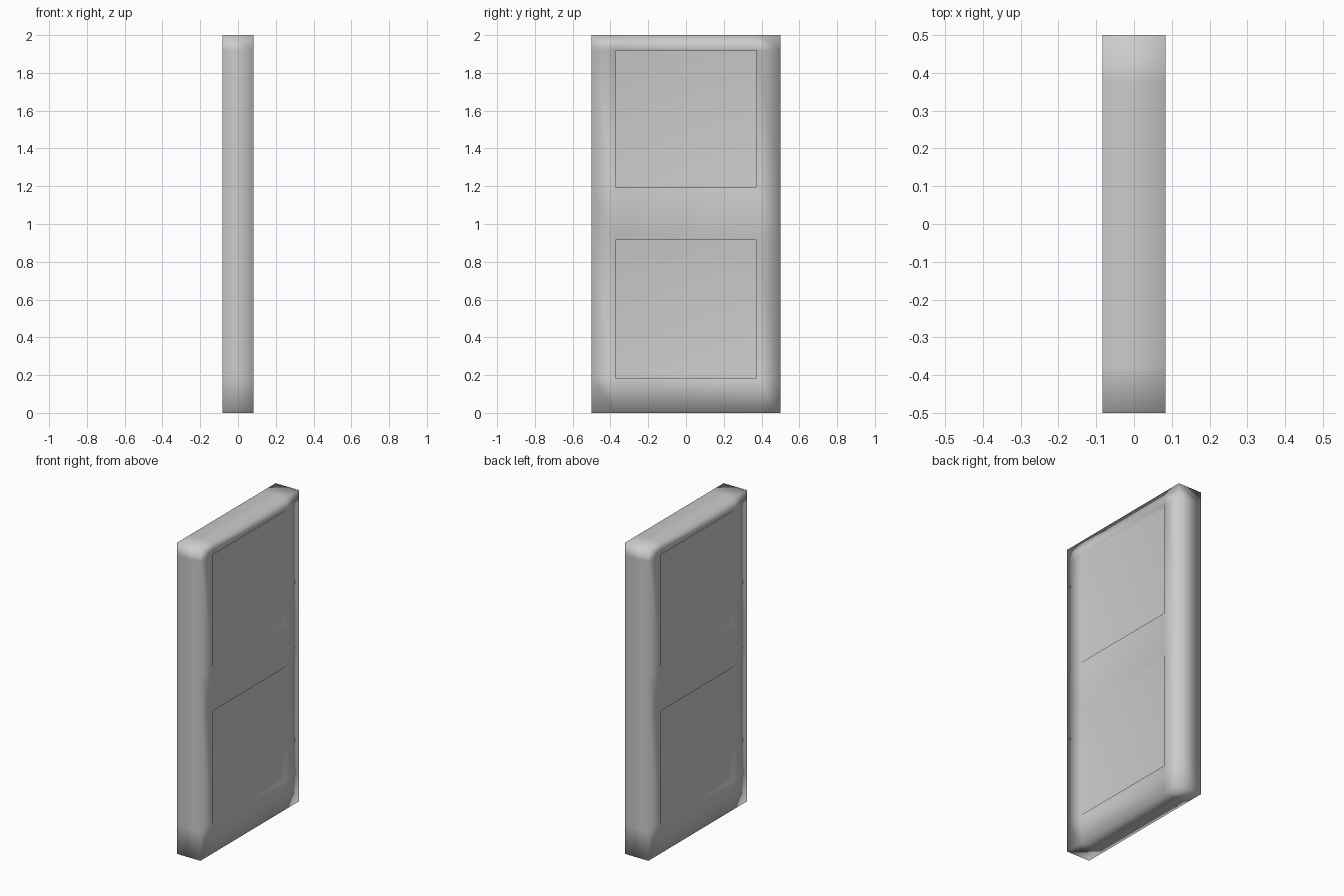
import bpy, bmesh
from mathutils import Vector

if "Cube" in bpy.data.objects:
    bpy.data.objects.remove(bpy.data.objects["Cube"])

HALF_T, HALF_W, HEIGHT = 0.083, 0.5, 2.0
PANEL_Y = 0.372
PANELS_Z = [(0.185, 0.915), (1.197, 1.918)]
DEPTH = 0.055

# Door slab
bm = bmesh.new()
bmesh.ops.create_cube(bm, size=1)
for v in bm.verts:
    v.co = Vector((v.co.x * 2 * HALF_T, v.co.y * 2 * HALF_W, (v.co.z + 0.5) * HEIGHT))

# Edge loops that outline the panels
def cut(co, no):
    bmesh.ops.bisect_plane(bm, geom=bm.verts[:] + bm.edges[:] + bm.faces[:],
                           plane_co=co, plane_no=no)

for y in (-PANEL_Y, PANEL_Y):
    cut((0, y, 0), (0, 1, 0))
for z in [z for pair in PANELS_Z for z in pair]:
    cut((0, 0, z), (0, 0, 1))

# Recessed panels on both sides
bm.normal_update()
def is_panel(f):
    c = f.calc_center_median()
    return (abs(f.normal.x) > 0.9 and abs(c.y) < PANEL_Y
            and any(a < c.z < b for a, b in PANELS_Z))

res = bmesh.ops.extrude_discrete_faces(bm, faces=[f for f in bm.faces if is_panel(f)])
for f in res["faces"]:
    side = 1 if f.calc_center_median().x > 0 else -1
    for v in f.verts:
        v.co.x = side * (HALF_T - DEPTH)

# Smooth, area-weighted shading over the whole door
bmesh.ops.recalc_face_normals(bm, faces=bm.faces[:])
bm.verts.index_update()
normals = []
for v in bm.verts:
    n = Vector()
    for f in v.link_faces:
        n += f.normal * f.calc_area()
    normals.append(n.normalized())
for f in bm.faces:
    f.smooth = True

mesh = bpy.data.meshes.new("door")
bm.to_mesh(mesh)
bm.free()
mesh.normals_split_custom_set_from_vertices(normals)
door = bpy.data.objects.new("door", mesh)
bpy.context.collection.objects.link(door)
